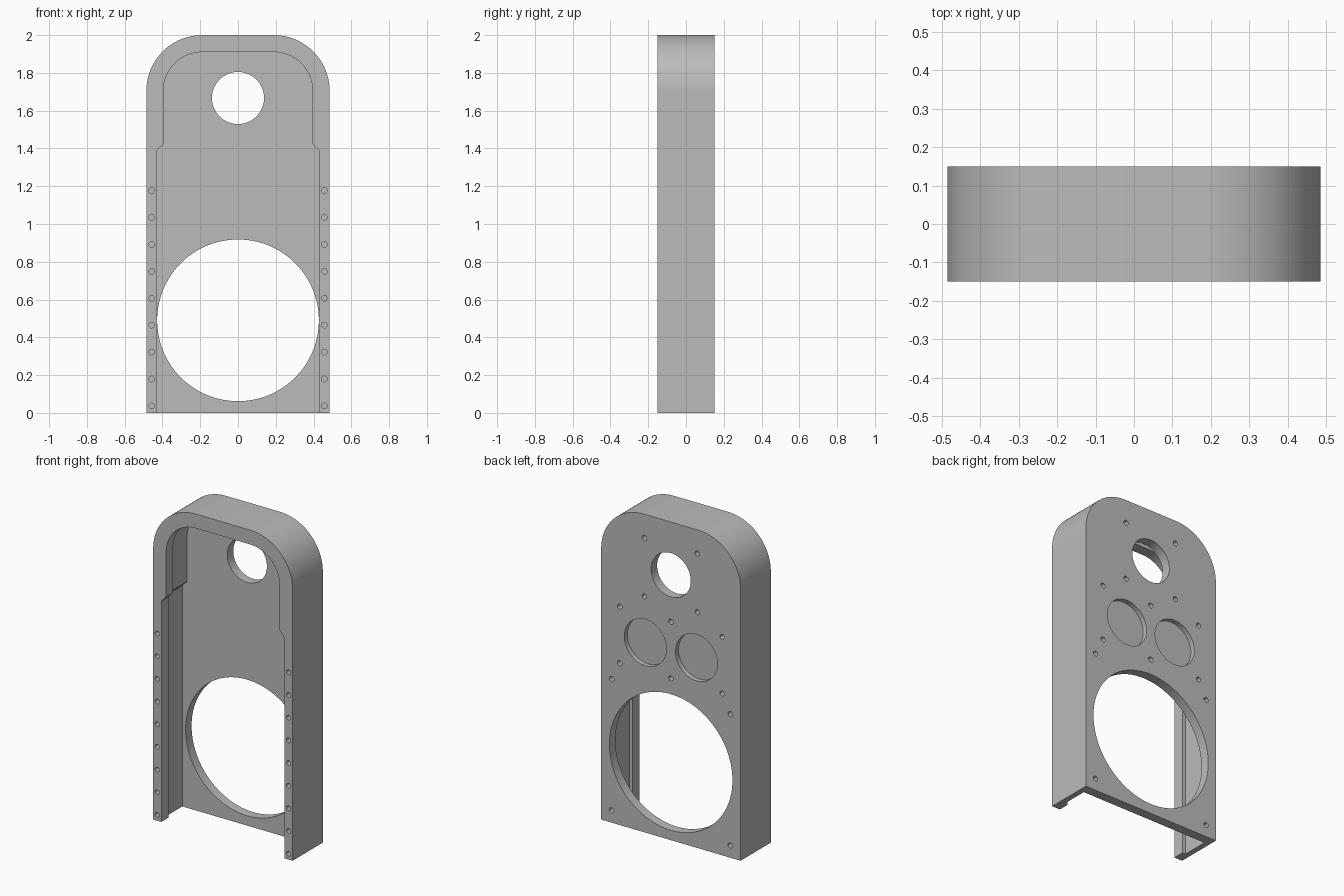
import bpy, bmesh, math
from mathutils import Matrix, Vector

cube = bpy.data.objects.get("Cube")
if cube:
    bpy.data.objects.remove(cube, do_unlink=True)

HALF_W, HEIGHT, FRONT, BACK = 0.485, 2.0, -0.15, 0.15
PLATE_Y = 0.09       # inner face of the back plate
LIP_Y = -0.08        # rear of the front lip


def make_object(name, bm):
    bmesh.ops.recalc_face_normals(bm, faces=bm.faces[:])
    mesh = bpy.data.meshes.new(name)
    bm.to_mesh(mesh)
    bm.free()
    obj = bpy.data.objects.new(name, mesh)
    bpy.context.collection.objects.link(obj)
    return obj


def arch(half_w, top, radius, bottom, foot=()):
    """Right half of an arch with rounded shoulders, mirrored to a full outline."""
    steps = 24
    right = list(foot) or [(half_w, bottom)]
    for i in range(steps + 1):
        a = math.pi / 2 * i / steps
        right.append((half_w - radius + radius * math.cos(a),
                      top - radius + radius * math.sin(a)))
    return right + [(-x, z) for x, z in reversed(right)]


def prism(name, outline, y0, y1):
    bm = bmesh.new()
    face = bm.faces.new([bm.verts.new((x, y0, z)) for x, z in outline])
    out = bmesh.ops.extrude_face_region(bm, geom=[face])
    moved = [v for v in out["geom"] if isinstance(v, bmesh.types.BMVert)]
    bmesh.ops.translate(bm, verts=moved, vec=Vector((0, y1 - y0, 0)))
    return make_object(name, bm)


def opening(grow):
    """Inner outline with wider lower part, offset outward by grow."""
    low, high = 0.428 + grow, 0.395 + grow
    foot = [(low, -0.1), (low, 1.39), (high, 1.423)]
    return arch(high, 1.91 + grow, 0.205 + grow, 0, foot)


def drill(bm, x, z, radius, y0, y1, sides=24):
    place = Matrix.Translation((x, (y0 + y1) / 2, z)) @ Matrix.Rotation(math.pi / 2, 4, 'X')
    bmesh.ops.create_cone(bm, cap_ends=True, segments=sides, radius1=radius,
                          radius2=radius, depth=y1 - y0, matrix=place)


def cut(target, cutter):
    mod = target.modifiers.new("cut", 'BOOLEAN')
    mod.operation, mod.solver, mod.object = 'DIFFERENCE', 'EXACT', cutter
    bpy.context.view_layer.objects.active = target
    bpy.ops.object.modifier_apply(modifier=mod.name)
    bpy.data.objects.remove(cutter, do_unlink=True)


# Housing shell: outer arch, inner cavity, narrower front opening
housing = prism("housing", arch(HALF_W, HEIGHT, 0.295, 0), FRONT, BACK)
cut(housing, prism("cavity_cutter", opening(0.022), LIP_Y, PLATE_Y))
cut(housing, prism("opening_cutter", opening(0), FRONT - 0.1, 0))

holes = bmesh.new()
BIG, SMALL, POCKET = (0, 0.49), (0, 1.667), (0.178, 1.195)

# Through holes in the back plate
drill(holes, *BIG, 0.428, 0.03, 0.25, 128)
drill(holes, *SMALL, 0.138, 0.03, 0.25, 64)

# Shallow round pockets on the back
for side in (-1, 1):
    drill(holes, side * POCKET[0], POCKET[1], 0.146, BACK - 0.03, 0.25, 64)

# Blind screw holes around each round feature on the back
screws = [(sx * d, cz + sz * d) for cz, d in ((BIG[1], 0.413), (SMALL[1], 0.184))
          for sx in (-1, 1) for sz in (-1, 1)]
screws += [(sx * 2 * POCKET[0], POCKET[1] + sz * 0.178)
           for sx in (-1, 0, 1) for sz in (-1, 1)]
for x, z in screws:
    drill(holes, x, z, 0.016, BACK - 0.035, 0.25)

# Rows of blind screw holes in the front lip
for side in (-1, 1):
    for i in range(9):
        drill(holes, side * 0.457, 0.037 + i * 0.1425, 0.015, FRONT - 0.1, FRONT + 0.04)

cut(housing, make_object("hole_cutter", holes))

# Single grey material
grey = bpy.data.materials.new("plain grey")
grey.use_nodes = True
colour = (0.5, 0.5, 0.5, 1)
grey.diffuse_color = colour
grey.node_tree.nodes["Principled BSDF"].inputs["Base Color"].default_value = colour
housing.data.materials.clear()
housing.data.materials.append(grey)
for poly in housing.data.polygons:
    poly.material_index = 0

# Smooth curved walls, keep edges sharp
bpy.ops.object.select_all(action='DESELECT')
housing.select_set(True)
bpy.context.view_layer.objects.active = housing
bpy.ops.object.shade_smooth_by_angle(angle=math.radians(30))
